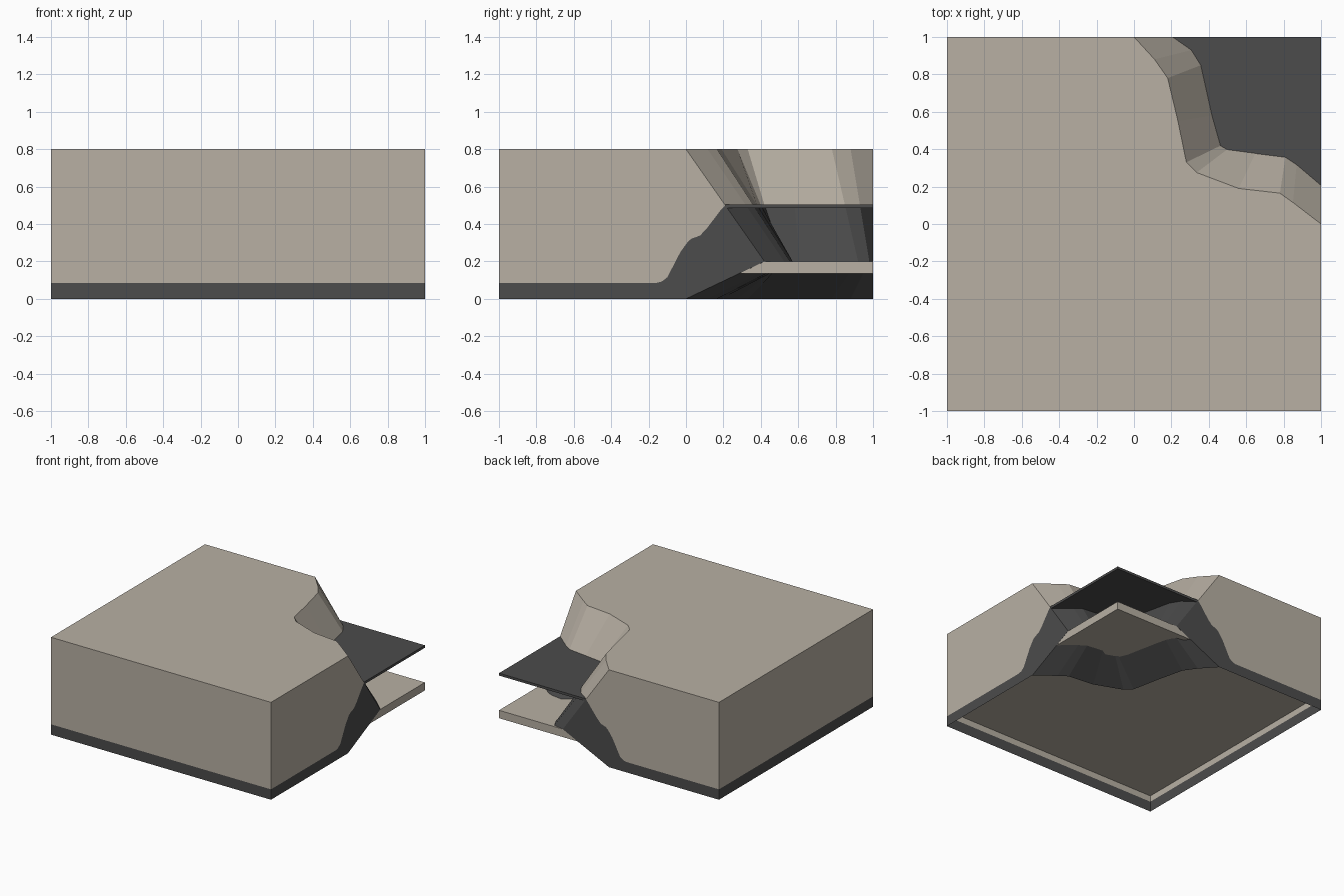
import bpy, bmesh

if "Cube" in bpy.data.objects:
    bpy.data.objects.remove(bpy.data.objects["Cube"])


def material(name, rgb):
    m = bpy.data.materials.new(name)
    m.diffuse_color = (*rgb, 1)
    m.use_nodes = True
    m.node_tree.nodes["Principled BSDF"].inputs["Base Color"].default_value = m.diffuse_color
    return m


TAN = material("sandy_stone", (0.48, 0.435, 0.37))
DARK = material("dark_grey", (0.072, 0.072, 0.072))
H, MID, LOW, BAND = 0.8, 0.5, 0.2, 0.085


def add_object(name, bm, mats):
    bmesh.ops.remove_doubles(bm, verts=bm.verts, dist=0.0001)
    bmesh.ops.recalc_face_normals(bm, faces=bm.faces)
    me = bpy.data.meshes.new(name)
    bm.to_mesh(me)
    bm.free()
    for m in mats:
        me.materials.append(m)
    ob = bpy.data.objects.new(name, me)
    bpy.context.collection.objects.link(ob)
    return ob


def face(bm, pts, dark=False):
    f = bm.faces.new([bm.verts.new(p) for p in pts])
    f.material_index = int(dark)


def slab(name, z0, z1, mat, half=0.9995):
    bm = bmesh.new()
    bmesh.ops.create_cube(bm, size=2)
    for v in bm.verts:
        v.co = (v.co.x * half, v.co.y * half, z1 if v.co.z > 0 else z0)
    return add_object(name, bm, [mat])


# Cliff contours: rim at the top, waterline halfway, then the same slope down to the floor
rim = [(0, 1), (.11, .88), (.18, .78), (.235, .55), (.28, .33),
       (.335, .275), (.56, .19), (.78, .165), (.85, .115), (1, 0)]
water = [(.21, 1), (.31, .93), (.36, .85), (.42, .58), (.465, .42),
         (.5, .4), (.65, .38), (.81, .36), (.87, .32), (1, .21)]
low = [(2 * m[0] - t[0], 2 * m[1] - t[1]) for t, m in zip(rim, water)]

bm = bmesh.new()

# Flat plateau
face(bm, [(x, y, H) for x, y in rim] + [(1, -1, H), (-1, -1, H), (-1, 1, H)])

# Cliff: pale above the waterline, dark below, undercut below the floor
levels = [(rim, H), (water, MID), (low, LOW), (rim, 0)]
for k in range(3):
    (a, za), (b, zb) = levels[k], levels[k + 1]
    for i in range(len(rim) - 1):
        face(bm, [(*a[i], za), (*a[i + 1], za), (*b[i + 1], zb), (*b[i], zb)], k > 0)

# Front and left walls with the dark base band
for z0, z1, dark in ((0, BAND, True), (BAND, H, False)):
    face(bm, [(-1, -1, z0), (1, -1, z0), (1, -1, z1), (-1, -1, z1)], dark)
    face(bm, [(-1, -1, z0), (-1, 1, z0), (-1, 1, z1), (-1, -1, z1)], dark)

# Right and back walls: the dark band climbs to the waterline near the cliff
climb = [(-1, BAND), (-.16, BAND), (-.13, .092), (-.1, .115), (-.03, .25), (.01, .305),
         (.03, .322), (.075, .338), (.11, .375), (.19, .48), (.21, MID)]
for place in (lambda s, z: (1, s, z), lambda s, z: (s, 1, z)):
    face(bm, [place(*p) for p in climb + [(0, H), (-1, H)]])
    face(bm, [place(*p) for p in climb + [(.42, LOW), (0, 0), (-1, 0)]], True)

add_object("cliff_block", bm, [TAN, DARK])

# Floor and water sheets running through the block
slab("floor_slab", 0.135, LOW, TAN)
slab("water_sheet", 0.485, 0.505, DARK)
